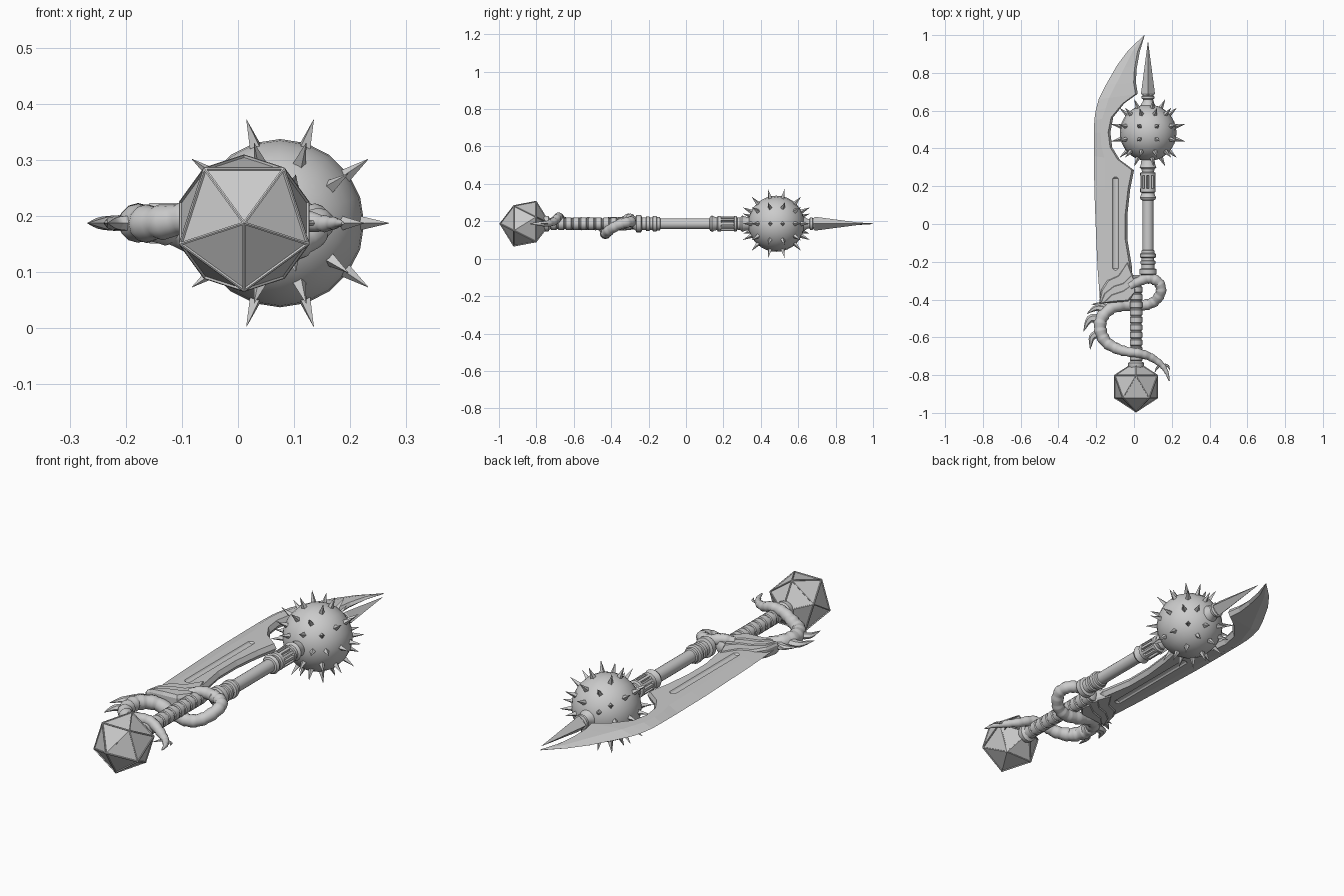
import bpy, bmesh, math
from mathutils import Vector, Matrix

if "Cube" in bpy.data.objects:
    bpy.data.objects.remove(bpy.data.objects["Cube"])

C = 0.187  # height of the weapon's centre plane


def finish(name, bm, smooth=True, angle=35):
    bmesh.ops.recalc_face_normals(bm, faces=bm.faces)
    me = bpy.data.meshes.new(name)
    bm.to_mesh(me)
    bm.free()
    ob = bpy.data.objects.new(name, me)
    bpy.context.collection.objects.link(ob)
    bpy.ops.object.select_all(action='DESELECT')
    bpy.context.view_layer.objects.active = ob
    ob.select_set(True)
    if smooth:
        bpy.ops.object.shade_smooth_by_angle(angle=math.radians(angle))
    return ob


def skin(bm, rings):
    """Bridge closed rings of points and cap both ends."""
    vs = [[bm.verts.new(p) for p in r] for r in rings]
    n = len(vs[0])
    for a, b in zip(vs, vs[1:]):
        for i in range(n):
            j = (i + 1) % n
            bm.faces.new((a[i], a[j], b[j], b[i]))
    bm.faces.new(vs[0])
    bm.faces.new(vs[-1])


def lathe(name, x, profile, n=20, z=C, smooth=True):
    """Turn a (y, radius) profile about an axis along y."""
    bm = bmesh.new()
    skin(bm, [[(x + r * math.cos(k * math.tau / n), y, z + r * math.sin(k * math.tau / n))
               for k in range(n)] for y, r in profile])
    return finish(name, bm, smooth)


def sweep(name, pts, n=10, steps=8, band=0, flat=1.0):
    """Tube through (x, y, dz, radius) points; band adds overlapping scale rings."""
    P = [Vector(p) for p in pts]
    P = [2 * P[0] - P[1]] + P + [2 * P[-1] - P[-2]]
    S = []
    for i in range(1, len(P) - 2):
        a, b, c, d = P[i - 1:i + 3]
        for k in range(steps + (i == len(P) - 3)):
            t = k / steps
            S.append(0.5 * (2 * b + (c - a) * t + (2 * a - 5 * b + 4 * c - d) * t * t
                            + (3 * b - a - 3 * c + d) * t ** 3))
    rings = []
    for i, s in enumerate(S):
        t = (S[min(i + 1, len(S) - 1)] - S[max(i - 1, 0)]).to_3d().normalized()
        side = t.cross(Vector((0, 0, 1))).normalized()
        up = side.cross(t)
        r = max(s[3], 0.001) * (1 - 0.12 * (i % band) / (band - 1) if band else 1)
        rings.append([Vector((s[0], s[1], C + s[2])) + side * r * math.cos(k * math.tau / n)
                      + up * r * flat * math.sin(k * math.tau / n) for k in range(n)])
    bm = bmesh.new()
    skin(bm, rings)
    return finish(name, bm, angle=40)


def plate(name, outline, h, inset=0.008):
    """Two-sided plate with a sloping rim."""
    bm = bmesh.new()
    lo = bm.faces.new([bm.verts.new((x, y, C - h * 0.6)) for x, y in outline])
    ext = bmesh.ops.extrude_face_region(bm, geom=[lo])['geom']
    bmesh.ops.translate(bm, vec=(0, 0, h * 1.2), verts=[g for g in ext if isinstance(g, bmesh.types.BMVert)])
    bmesh.ops.recalc_face_normals(bm, faces=bm.faces)
    caps = [f for f in bm.faces if abs(f.normal.z) > 0.9]
    bmesh.ops.inset_individual(bm, faces=caps, thickness=inset, depth=h * 0.4)
    return finish(name, bm, smooth=False)


# Twenty-sided pommel with raised edges, one corner facing forward
R, px, py = 0.137, 0.011, -0.861
bm = bmesh.new()
for s in (-1, 1):
    bm.verts.new((px, py + s * R, C))
    for k in range(5):
        a = math.radians(90 * s + 72 * k)
        bm.verts.new((px + 0.894 * R * math.cos(a), py + s * 0.447 * R, C + 0.894 * R * math.sin(a)))
bmesh.ops.convex_hull(bm, input=bm.verts)
bmesh.ops.recalc_face_normals(bm, faces=bm.faces)
faces = bm.faces[:]
bmesh.ops.inset_individual(bm, faces=faces, thickness=0.006, depth=0)
bmesh.ops.inset_individual(bm, faces=faces, thickness=0.002, depth=-0.004)
finish("pommel", bm, smooth=False)

# Grip with wrapped rings
grip = [(-0.77, 0.035), (-0.75, 0.042), (-0.735, 0.042), (-0.73, 0.032)]
for i in range(11):
    y = -0.725 + i * 0.04
    grip += [(y, 0.029), (y + 0.004, 0.033), (y + 0.031, 0.033), (y + 0.035, 0.029)]
grip += [(-0.28, 0.03), (-0.27, 0.015)]
lathe("grip", 0.011, grip)

# Upper shaft with turned collars
lathe("shaft", 0.074, [
    (-0.285, 0.025), (-0.27, 0.035), (-0.265, 0.046), (-0.24, 0.046), (-0.235, 0.034),
    (-0.215, 0.034), (-0.212, 0.039), (-0.195, 0.039), (-0.192, 0.033), (-0.18, 0.033),
    (-0.176, 0.042), (-0.158, 0.042), (-0.154, 0.035), (-0.14, 0.035), (-0.137, 0.029),
    (0.125, 0.029), (0.128, 0.037), (0.14, 0.044), (0.152, 0.037), (0.165, 0.034),
    (0.17, 0.041), (0.187, 0.041), (0.19, 0.029), (0.255, 0.029), (0.258, 0.041),
    (0.27, 0.041), (0.275, 0.032), (0.29, 0.034), (0.3, 0.044), (0.315, 0.038), (0.345, 0.034)])

# Ribs of the slotted collar
bm = bmesh.new()
for k in range(10):
    a = k * math.tau / 10
    M = Matrix.Translation((0.074, 0.222, C)) @ Matrix.Rotation(a, 4, 'Y') \
        @ Matrix.Translation((0.033, 0, 0)) @ Matrix.Diagonal((0.014, 0.072, 0.012, 1))
    bmesh.ops.create_cube(bm, size=1, matrix=M)
finish("collar_ribs", bm, smooth=False)

# Mace ball
ball = Vector((0.075, 0.483, C))
bm = bmesh.new()
bmesh.ops.create_uvsphere(bm, u_segments=20, v_segments=16, radius=0.15,
                          matrix=Matrix.Translation(ball) @ Matrix.Rotation(math.pi / 2, 4, 'X'))
finish("mace_ball", bm)

# Rings of four-sided ball spikes
bm = bmesh.new()
for lat, count in ((13, 10), (41, 10), (63, 5)):
    for s in (-1, 1):
        for k in range(count):
            la, a = math.radians(lat * s), k * math.tau / count
            d = Vector((math.cos(la) * math.cos(a), math.sin(la), math.cos(la) * math.sin(a)))
            M = Matrix.Translation(ball + d * 0.17) @ d.to_track_quat('Z', 'Y').to_matrix().to_4x4()
            bmesh.ops.create_cone(bm, cap_ends=True, segments=4, radius1=0.014, radius2=0.0005,
                                  depth=0.058, matrix=M)
finish("ball_spikes", bm, smooth=False)

# Top spike on its neck
lathe("spike_neck", 0.074, [(0.61, 0.045), (0.635, 0.036), (0.65, 0.026), (0.66, 0.026),
                            (0.664, 0.034), (0.676, 0.034), (0.68, 0.024), (0.69, 0.024)])
lathe("top_spike", 0.074, [(0.675, 0.025), (0.69, 0.037), (0.965, 0.0008)], n=4, smooth=False)

# Blade: (outer x, y, inner x, y) stations from tip to base
stations = [(.054, 1, .056, .998), (-.03, .92, .03, .91), (-.09, .84, .014, .82), (-.15, .735, .01, .75),
            (-.187, .66, .02, .69), (-.203, .6, -.05, .64), (-.21, .55, -.11, .565),
            (-.212, .485, -.125, .485), (-.212, .42, -.115, .405), (-.212, .36, -.075, .34),
            (-.211, .29, 0, .285), (-.21, .185, -.02, .185), (-.205, .05, -.035, .05),
            (-.2, -.08, -.035, -.08), (-.193, -.23, -.01, -.23), (-.18, -.41, -.02, -.38)]
rings = []
for i, (ox, oy, ix, iy) in enumerate(stations):
    o, q = Vector((ox, oy, C)), Vector((ix, iy, C))
    w, h = (q - o).length, min(0.02, 0.002 + 0.005 * i)
    e, f = o.lerp(q, min(0.055 / w, 0.4)), q.lerp(o, min(0.012 / w, 0.3))
    z = Vector((0, 0, h))
    rings.append([o, e + z, f + z, q, f - z, e - z])
bm = bmesh.new()
skin(bm, rings)
blade = finish("blade", bm, smooth=False)

# Grooves cut into both blade faces
for s in (-1, 1):
    cut = lathe("groove_cutter", -0.098, [(-.255, .004), (-.235, .02), (.24, .02), (.26, .004)],
                n=12, z=C + s * 0.0317, smooth=False)
    cut.hide_render = True
    mod = blade.modifiers.new("groove", 'BOOLEAN')
    mod.operation, mod.solver, mod.object = 'DIFFERENCE', 'EXACT', cut
    bpy.context.view_layer.update()
    cooked = bpy.data.meshes.new_from_object(blade.evaluated_get(bpy.context.evaluated_depsgraph_get()))
    blade.modifiers.clear()
    blade.data = cooked
    bpy.data.objects.remove(cut)

# Layered guard sweeping up over the blade base
plate("guard_outer", [(-.185, -.42), (-.175, -.35), (-.14, -.295), (-.085, -.27), (-.035, -.2), (-.005, -.27),
                      (.012, -.31), (-.02, -.36), (-.09, -.39)], 0.025)
plate("guard_middle", [(-.18, -.425), (-.16, -.365), (-.11, -.325), (-.06, -.31), (-.01, -.265),
                       (.015, -.32), (-.02, -.375), (-.1, -.4)], 0.03)
plate("guard_inner", [(-.165, -.42), (-.12, -.37), (-.06, -.35), (0, -.31),
                      (.012, -.36), (-.03, -.41), (-.1, -.415)], 0.036)

# Scaled tail: loop beside the grip, knuckle bow, then across the grip to the tip
sweep("tail", [(-.02, -.33, .02, .022), (.025, -.305, .03, .026), (.08, -.288, .015, .029),
               (.13, -.31, .008, .029), (.142, -.36, -.005, .029), (.108, -.41, -.035, .029),
               (.05, -.43, -.052, .03), (-.03, -.43, -.042, .031), (-.115, -.443, -.01, .033),
               (-.17, -.495, 0, .035), (-.178, -.56, 0, .035), (-.15, -.622, 0, .033),
               (-.09, -.66, .01, .03), (-.03, -.677, .03, .027), (.03, -.685, .034, .025),
               (.09, -.706, .012, .022), (.145, -.745, 0, .017), (.172, -.785, 0, .011),
               (.187, -.832, 0, .003)], n=12, steps=8, band=5)

# Fins on the back of the tail: base and tip
for i, (bx, by, mx, my, tx, ty, r) in enumerate([
        (-.15, -.452, -.2, -.445, -.25, -.475, .022), (-.185, -.5, -.235, -.505, -.268, -.57, .026),
        (-.185, -.58, -.222, -.6, -.232, -.665, .023), (-.13, -.46, -.17, -.427, -.225, -.425, .018),
        (.14, -.745, .122, -.762, .11, -.785, .008), (.16, -.745, .18, -.752, .19, -.775, .008)]):
    sweep(f"tail_fin_{i + 1}", [(bx, by, 0, r), (mx, my, 0, r * .75), (tx, ty, 0, .001)],
          n=6, steps=4, flat=0.7)
